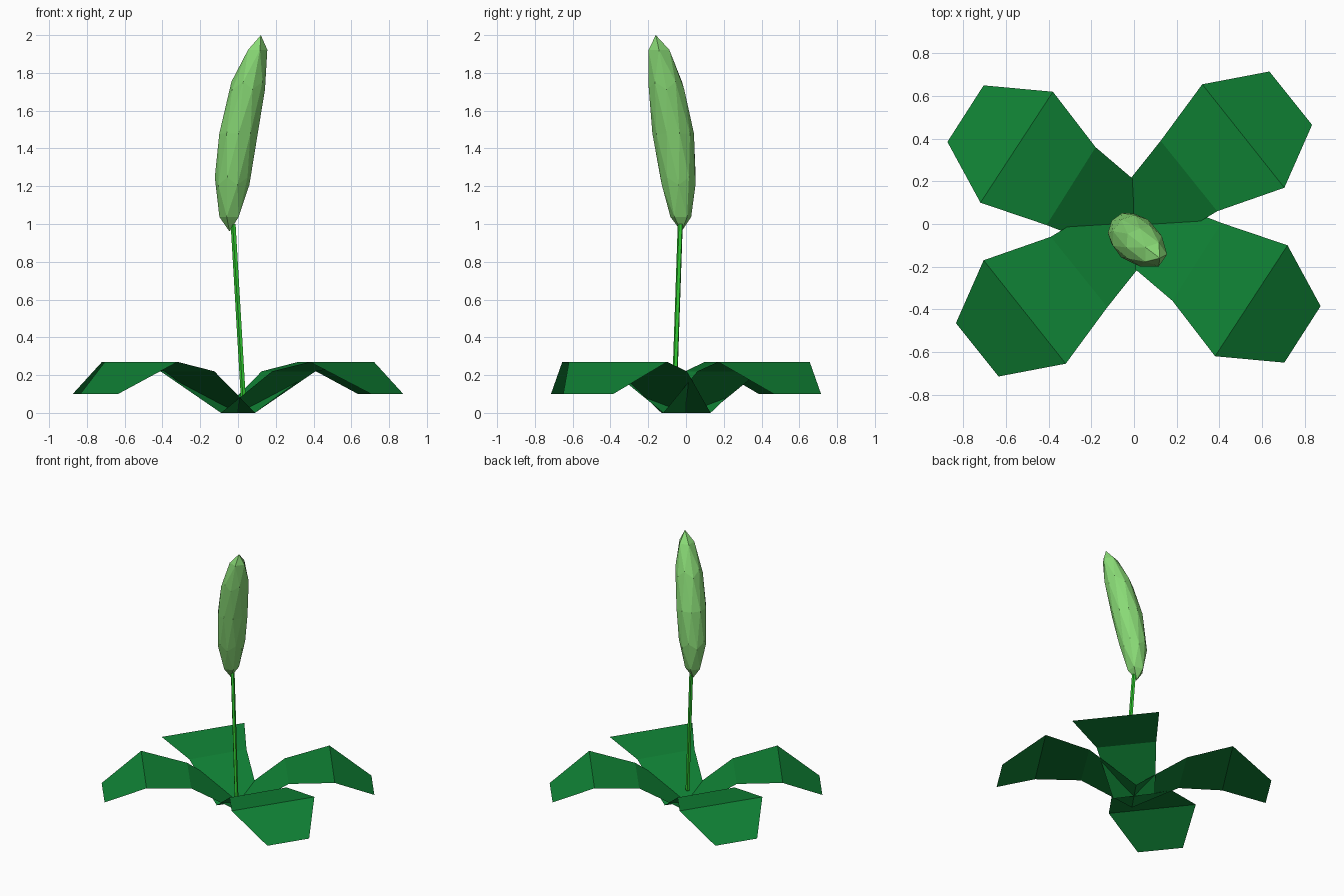
import bpy, bmesh
from mathutils import Vector

if "Cube" in bpy.data.objects:
    bpy.data.objects.remove(bpy.data.objects["Cube"])


def material(name, rgb):
    m = bpy.data.materials.new(name)
    m.diffuse_color = (*rgb, 1)
    m.use_nodes = True
    m.node_tree.nodes["Principled BSDF"].inputs["Base Color"].default_value = m.diffuse_color
    return m


def add_object(name, bm, mat):
    mesh = bpy.data.meshes.new(name)
    bm.to_mesh(mesh)
    bm.free()
    mesh.materials.append(mat)
    ob = bpy.data.objects.new(name, mesh)
    bpy.context.collection.objects.link(ob)
    return ob


leaf_green = material("leaf_green", (0.005, 0.22, 0.035))
stem_green = material("stem_green", (0.03, 0.6, 0.03))
head_green = material("head_green", (0.25, 0.7, 0.18))

# Leaves: folded strips, cross edges from base to tip, each repeated by a half turn
HEIGHTS = (0.0, 0.22, 0.27, 0.10)
LEAF_A = (((-0.09, 0.12), (0.09, -0.12)), ((0.125, 0.39), (0.39, 0.06)),
          ((0.32, 0.655), (0.705, 0.17)), ((0.635, 0.715), (0.835, 0.465)))
LEAF_B = (((-0.09, -0.13), (0.09, 0.13)), ((-0.41, -0.005), (-0.18, 0.36)),
          ((-0.72, 0.10), (-0.38, 0.62)), ((-0.875, 0.385), (-0.705, 0.65)))


def leaf(name, edges, sign):
    bm = bmesh.new()
    rows = [[bm.verts.new((sign * x, sign * y, z)) for x, y in e]
            for e, z in zip(edges, HEIGHTS)]
    for (a, b), (c, d) in zip(rows, rows[1:]):
        f = bm.faces.new((a, b, d, c))
        f.normal_update()
        if f.normal.z < 0:
            f.normal_flip()
    add_object(name, bm, leaf_green)


leaf("leaf_back_right", LEAF_A, 1)
leaf("leaf_front_left", LEAF_A, -1)
leaf("leaf_back_left", LEAF_B, 1)
leaf("leaf_front_right", LEAF_B, -1)

# Stem: thin leaning rod
bottom, top = Vector((0.03, -0.062, 0.06)), Vector((-0.025, -0.03, 1.0))
axis = top - bottom
bm = bmesh.new()
bmesh.ops.create_cone(bm, cap_ends=True, segments=5, radius1=0.014,
                      radius2=0.014, depth=axis.length)
stem = add_object("stem", bm, stem_green)
stem.location = (bottom + top) / 2
stem.rotation_euler = axis.to_track_quat('Z', 'Y').to_euler()

# Seed head: faceted ball, stretched and bent to one side
bm = bmesh.new()
bmesh.ops.create_icosphere(bm, subdivisions=2, radius=1)
for v in bm.verts:
    t = v.co.z
    v.co = (0.003 + 0.083 * t + 0.035 * t * t + 0.107 * v.co.x,
            -0.068 - 0.068 * t - 0.024 * t * t + 0.11 * v.co.y,
            1.48 + 0.52 * t)
add_object("seed_head", bm, head_green)
